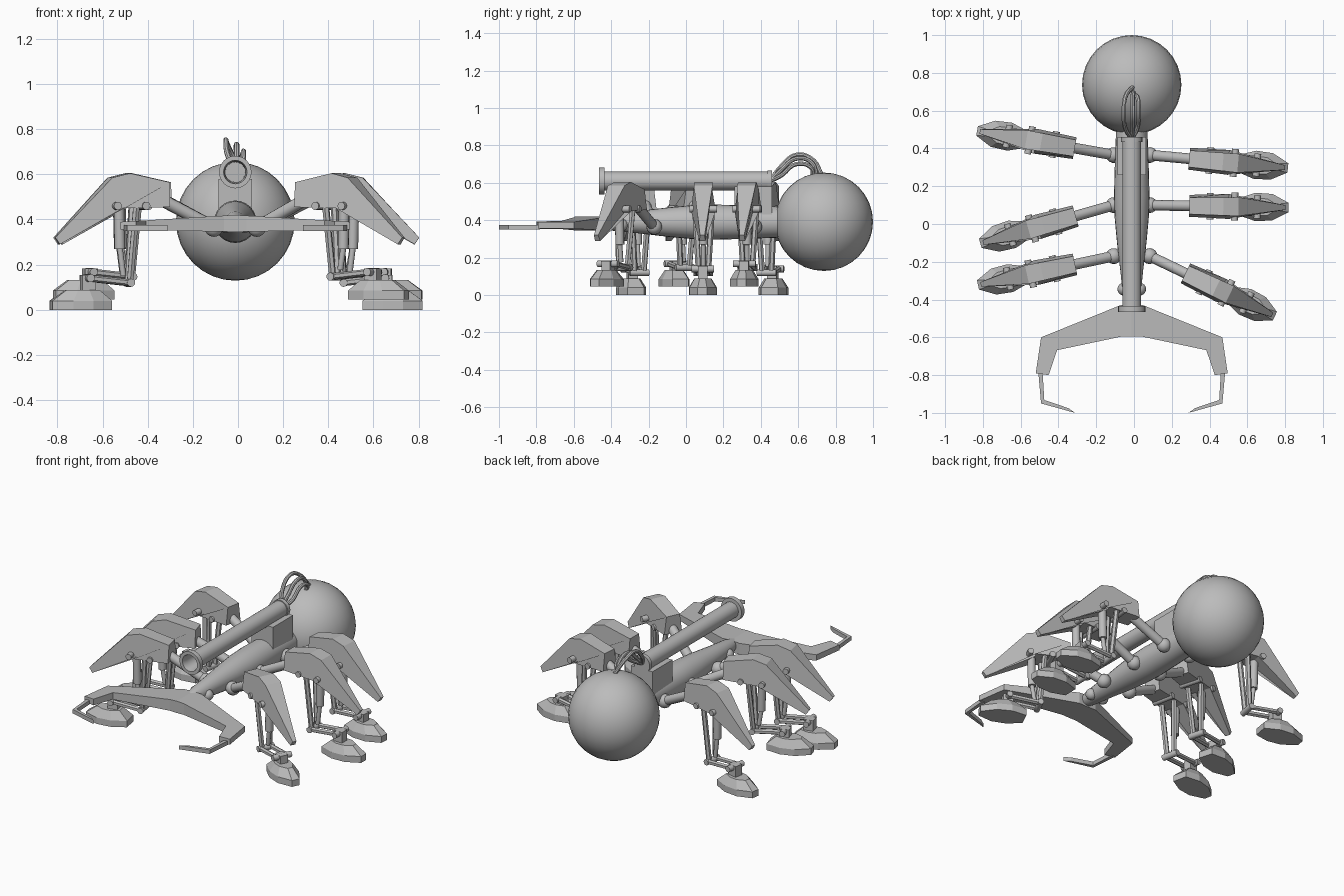
import bpy
import bmesh
from math import radians, sin, cos, pi
from mathutils import Matrix, Vector

old = bpy.data.objects.get("Cube")
if old:
    bpy.data.objects.remove(old)

grey = bpy.data.materials.new("plain grey")
grey.use_nodes = True
colour = (0.5, 0.5, 0.5, 1)
grey.diffuse_color = colour
grey.node_tree.nodes["Principled BSDF"].inputs["Base Color"].default_value = colour

AXIS = -0.012          # x of the body's centre line
WORLD = Matrix.Translation((AXIS, 0, 0))


def finish(name, bm, frame, smooth=False):
    """Turn a bmesh into a named object placed by the frame matrix."""
    bm.transform(frame)
    bmesh.ops.recalc_face_normals(bm, faces=bm.faces)
    mesh = bpy.data.meshes.new(name)
    bm.to_mesh(mesh)
    bm.free()
    mesh.materials.append(grey)
    if smooth:
        mesh.shade_smooth()
        mesh.set_sharp_from_angle(angle=radians(35))
    obj = bpy.data.objects.new(name, mesh)
    bpy.context.collection.objects.link(obj)
    return obj


def loft(name, rings, frame=WORLD, smooth=False):
    """Skin a list of equal-length rings and cap both ends."""
    bm = bmesh.new()
    loops = [[bm.verts.new(p) for p in ring] for ring in rings]
    for a, b in zip(loops, loops[1:]):
        for i in range(len(a)):
            j = (i + 1) % len(a)
            bm.faces.new((a[i], a[j], b[j], b[i]))
    bm.faces.new(loops[0])
    bm.faces.new(loops[-1])
    return finish(name, bm, frame, smooth)


def lathe(name, profile, z, sides=24):
    """Turn (y, radius) pairs about a lengthwise axis at height z."""
    turn = [2 * pi * i / sides for i in range(sides)]
    return loft(name, [[(r * cos(t), y, z + r * sin(t)) for t in turn]
                       for y, r in profile], WORLD, True)


def rod(name, p, q, r, frame=WORLD, sides=12):
    p, q = Vector(p), Vector(q)
    bm = bmesh.new()
    bmesh.ops.create_cone(bm, cap_ends=True, segments=sides, radius1=r,
                          radius2=r, depth=(q - p).length)
    turn = (q - p).to_track_quat('Z', 'Y').to_matrix().to_4x4()
    bm.transform(Matrix.Translation((p + q) / 2) @ turn)
    return finish(name, bm, frame, sides > 6)


def ball(name, centre, r, frame=WORLD, sides=16):
    bm = bmesh.new()
    bmesh.ops.create_uvsphere(bm, u_segments=sides, v_segments=sides // 2, radius=r)
    bm.transform(Matrix.Translation(centre))
    return finish(name, bm, frame, True)


def box(name, low, high, frame=WORLD):
    (a, b, c), (d, e, f) = low, high
    return loft(name, [[(a, b, z), (d, b, z), (d, e, z), (a, e, z)] for z in (c, f)], frame)


# Body, abdomen and neck balls
lathe("body", [(-0.46, 0.03), (-0.40, 0.045), (-0.25, 0.06), (-0.10, 0.078),
               (0.03, 0.09), (0.15, 0.094), (0.30, 0.09), (0.50, 0.083), (0.56, 0.08)], 0.39)
ball("abdomen", (0, 0.737, 0.392), 0.263, sides=32)
for s in (-1, 1):
    ball("neck_ball", (s * 0.042, -0.345, 0.375), 0.034)

# Barrel with hollow muzzle, and its mount
lathe("barrel", [(0.46, 0.001), (0.46, 0.056), (0.435, 0.056), (0.435, 0.05),
                 (-0.435, 0.05), (-0.435, 0.072), (-0.465, 0.072), (-0.465, 0.052),
                 (-0.43, 0.046), (-0.20, 0.044), (-0.20, 0.001)], 0.61)
box("barrel_mount", (-0.075, 0.26, 0.43), (0.075, 0.46, 0.58))

# Cables from the barrel to the abdomen
for side, peak, end in ((-0.035, 0.75, 0.73), (0.03, 0.70, 0.68), (0.005, 0.73, 0.70)):
    curve = bpy.data.curves.new("cable", 'CURVE')
    curve.dimensions = '3D'
    curve.bevel_depth = 0.012
    curve.bevel_resolution = 2
    curve.resolution_u = 6
    path = [(0, 0.45, 0.61), (side, 0.51, peak - 0.06), (side * 1.2, 0.59, peak),
            (side, 0.67, peak - 0.02), (0.01, end, 0.635)]
    spline = curve.splines.new('BEZIER')
    spline.bezier_points.add(len(path) - 1)
    for knot, co in zip(spline.bezier_points, path):
        knot.co = co
        knot.handle_left_type = knot.handle_right_type = 'AUTO'
    helper = bpy.data.objects.new("cable_path", curve)
    bpy.context.collection.objects.link(helper)
    bpy.context.view_layer.update()
    mesh = bpy.data.meshes.new_from_object(
        helper.evaluated_get(bpy.context.evaluated_depsgraph_get()))
    bpy.data.objects.remove(helper)
    bm = bmesh.new()
    bm.from_mesh(mesh)
    finish("cable", bm, WORLD, True)

# Mandibles with thin hooked tips
jaw = [(0, -0.43), (0.06, -0.43), (0.48, -0.60), (0.508, -0.79),
       (0.44, -0.80), (0.395, -0.668), (0.05, -0.595), (0, -0.595)]
hook = [(0.495, -0.78), (0.48, -0.95), (0.30, -1.0), (0.335, -0.975),
        (0.463, -0.932), (0.472, -0.78)]
for s, side in ((1, "left"), (-1, "right")):
    loft(side + "_mandible", [[(s * x, y, 0.345 + 0.02 * x) for x, y in jaw],
                              [(s * x, y, 0.42 - 0.06 * x) for x, y in jaw]])
    loft(side + "_hook", [[(s * x, y, z) for x, y in hook] for z in (0.35, 0.375)])

# Leg cross-sections: (outward, height, half width) and foot outline (outward, half width)
SHELL = [(0.21, 0.455, 0.058), (0.21, 0.565, 0.044), (0.39, 0.605, 0.048),
         (0.47, 0.585, 0.05), (0.72, 0.32, 0.012), (0.70, 0.29, 0.016), (0.42, 0.45, 0.066)]
FOOT = [(0.47, 0.045), (0.56, 0.075), (0.65, 0.07), (0.735, 0.025)]


def leg(name, x, y, yaw, lift):
    frame = WORLD @ Matrix.Translation((x, y, 0)) @ Matrix.Rotation(radians(yaw), 4, 'Z')
    knee, ankle, toe = 0.44, 0.12 + lift * 0.6, 0.14 + lift * 0.6
    ball(name + "_hip", (0, 0, 0.365), 0.042, frame)
    rod(name + "_thigh", (0, 0, 0.365), (0.28, 0, 0.51), 0.028, frame)
    loft(name + "_shell", [[(d, s * w, z) for d, z, w in SHELL] for s in (-1, 1)], frame)
    # Struts, piston and pins
    for s in (-1, 1):
        rod(name + "_shin", (0.36, s * 0.045, knee + 0.02), (0.385, s * 0.025, ankle),
            0.016, frame, 6)
        rod(name + "_ankle_link", (0.385, s * 0.035, ankle), (0.57, s * 0.035, toe),
            0.015, frame, 6)
    rod(name + "_piston", (0.43, 0, knee + 0.03), (0.425, 0, 0.27), 0.024, frame)
    rod(name + "_piston_rod", (0.425, 0, 0.27), (0.41, 0, ankle + 0.03), 0.013, frame)
    for d, z, w in ((0.32, 0.46, 0.07), (0.45, 0.46, 0.074),
                    (0.385, ankle, 0.052), (0.57, toe, 0.06)):
        rod(name + "_pin", (d, -w, z), (d, w, z), 0.018, frame)
    box(name + "_ankle_block", (0.54, -0.025, 0.06 + lift), (0.60, 0.025, toe + 0.015), frame)
    # Foot: straight sole with a sloping top
    outline = [(d, -w) for d, w in FOOT] + [(d, w) for d, w in reversed(FOOT)]
    rings = [[(d, w, z + lift) for d, w in outline] for z in (0, 0.04)]
    rings.append([(0.59 + (d - 0.59) * 0.55, w * 0.62, 0.088 + lift) for d, w in outline])
    loft(name + "_foot", rings, frame)


# Three legs a side, in an alternating tripod step
for name, x, y, yaw, lift in (
        ("left_front_leg", 0.095, -0.17, -25.6, 0.045), ("left_middle_leg", 0.095, 0.10, -1, 0),
        ("left_back_leg", 0.095, 0.365, -5.3, 0.045), ("right_front_leg", -0.095, -0.17, 192, 0),
        ("right_middle_leg", -0.095, 0.10, 196, 0.045), ("right_back_leg", -0.095, 0.365, 170, 0)):
    leg(name, x, y, yaw, lift)
